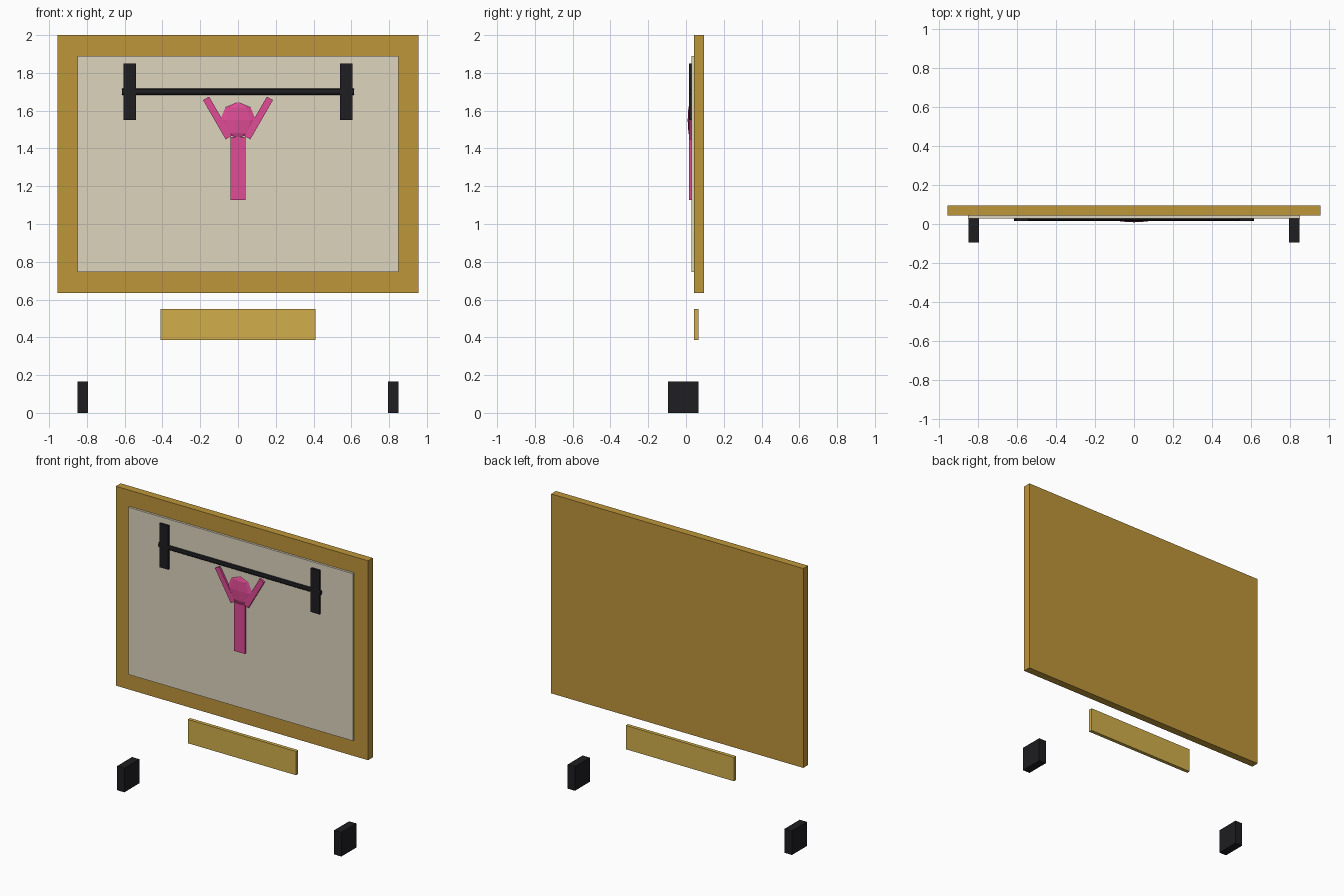
import bpy
from math import radians
from mathutils import Vector

if "Cube" in bpy.data.objects:
    bpy.data.objects.remove(bpy.data.objects["Cube"])


def material(name, rgb):
    m = bpy.data.materials.new(name)
    m.diffuse_color = (*rgb, 1)
    m.use_nodes = True
    m.node_tree.nodes["Principled BSDF"].inputs["Base Color"].default_value = m.diffuse_color
    return m


WOOD = material("wood", (0.515, 0.305, 0.042))
CREAM = material("cream", (0.72, 0.66, 0.515))
BRASS = material("brass", (0.64, 0.43, 0.07))
BLACK = material("black", (0.013, 0.013, 0.016))
PINK = material("pink", (0.745, 0.072, 0.305))


def finish(name, mat):
    ob = bpy.context.object
    ob.name = name
    ob.data.materials.append(mat)
    return ob


def box(name, mat, x, y, z, tilt=0):
    """Box from (min, max) ranges, optionally tilted about y."""
    lo, hi = Vector((x[0], y[0], z[0])), Vector((x[1], y[1], z[1]))
    bpy.ops.mesh.primitive_cube_add(size=1, location=(lo + hi) / 2,
                                    rotation=(0, radians(tilt), 0))
    bpy.context.object.scale = hi - lo
    return finish(name, mat)


# Backing board, picture panel and name plaque
box("frame_board", WOOD, (-0.955, 0.955), (0.043, 0.095), (0.635, 2.0))
box("picture_panel", CREAM, (-0.85, 0.85), (0.028, 0.044), (0.745, 1.89))
box("plaque", BRASS, (-0.41, 0.41), (0.042, 0.066), (0.387, 0.55))

# Barbell bar, flattened into a relief
bpy.ops.mesh.primitive_cylinder_add(vertices=8, radius=0.0165, depth=1.23,
                                    location=(0, 0.022, 1.7),
                                    rotation=(0, radians(90), 0))
bpy.context.object.scale = (1, 0.45, 1)
finish("barbell_bar", BLACK)

# Lifter torso and low-poly head
box("torso", PINK, (-0.04, 0.04), (0.016, 0.028), (1.128, 1.46))
bpy.ops.mesh.primitive_uv_sphere_add(segments=8, ring_count=4, radius=0.095,
                                     location=(0, 0.022, 1.55))
bpy.context.object.scale = (1, 0.14, 1)
finish("head", PINK)

# Mirrored pairs: weight plates, raised arms, feet
for side, s in (("left", -1), ("right", 1)):
    def pair(name, mat, cx, w, y, z, tilt=0):
        box(f"{side}_{name}", mat, (s * cx - w / 2, s * cx + w / 2), y, z, s * tilt)
    pair("weight_plate", BLACK, 0.573, 0.066, (0.015, 0.028), (1.55, 1.85))
    pair("arm", PINK, 0.109, 0.037, (0.015, 0.028), (1.441, 1.681), 30)
    pair("foot", BLACK, 0.822, 0.055, (-0.095, 0.067), (0, 0.165))
